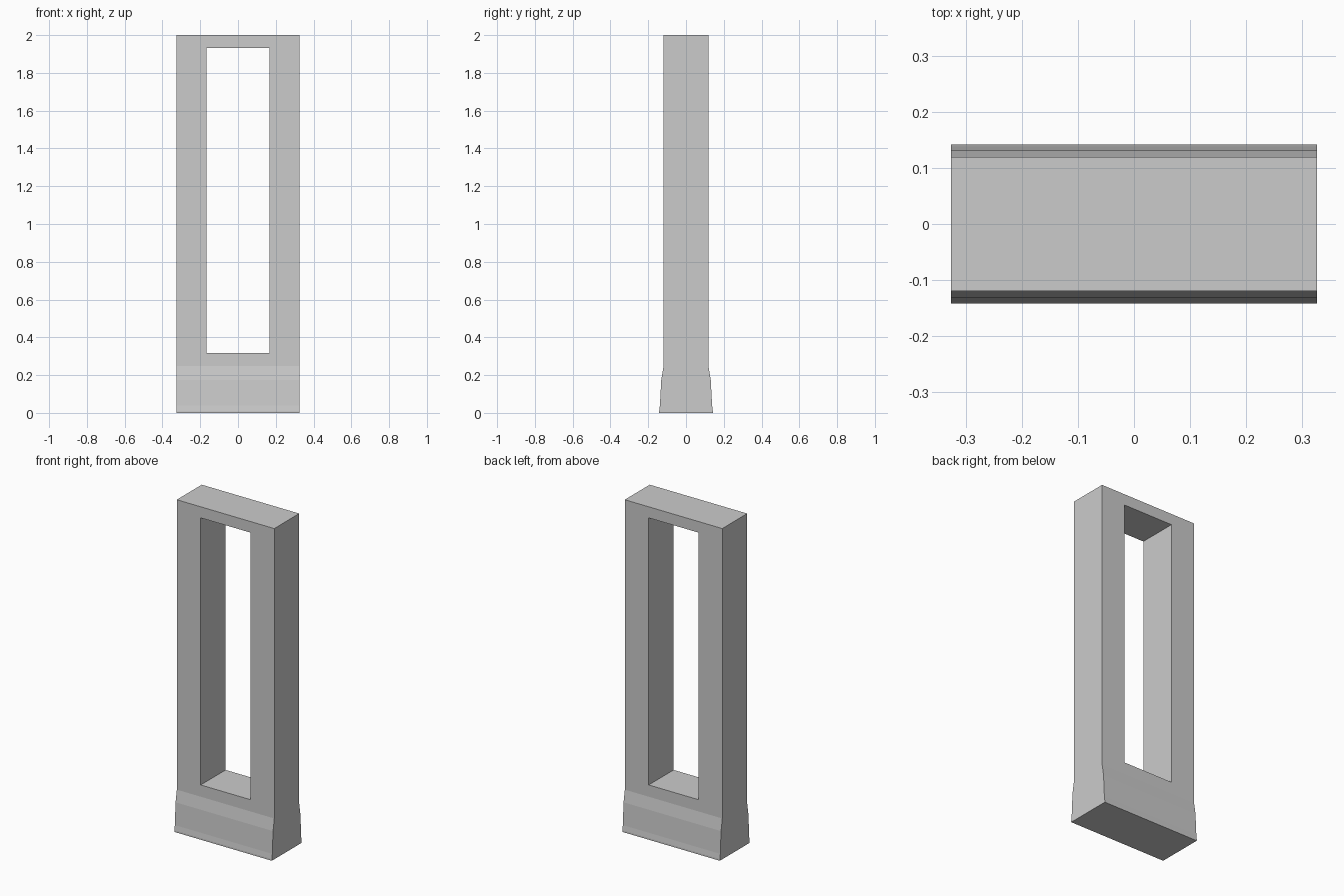
import bpy, bmesh

if "Cube" in bpy.data.objects:
    bpy.data.objects.remove(bpy.data.objects["Cube"])

HALF_W = 0.326


def add_object(name, bm):
    bmesh.ops.recalc_face_normals(bm, faces=bm.faces)
    mesh = bpy.data.meshes.new(name)
    bm.to_mesh(mesh)
    bm.free()
    obj = bpy.data.objects.new(name, mesh)
    bpy.context.collection.objects.link(obj)
    return obj


def extruded_profile(name, points, half_width):
    """Extrude a closed (y, z) outline along x."""
    bm = bmesh.new()
    face = bm.faces.new([bm.verts.new((-half_width, y, z)) for y, z in points])
    out = bmesh.ops.extrude_face_region(bm, geom=[face])
    verts = [v for v in out["geom"] if isinstance(v, bmesh.types.BMVert)]
    bmesh.ops.translate(bm, verts=verts, vec=(2 * half_width, 0, 0))
    return add_object(name, bm)


# Side profile: straight slab flaring into a skirting foot, mirrored in y
half = [(0.142, 0), (0.142, 0.01), (0.138, 0.04), (0.131, 0.175),
        (0.119, 0.247), (0.119, 2.0)]
outline = half + [(-y, z) for y, z in reversed(half)]
frame = extruded_profile("window_frame", outline, HALF_W)

# Tall window opening cut right through the slab
z0, z1 = 0.318, 1.933
opening = extruded_profile(
    "opening_cutter", [(-0.3, z0), (0.3, z0), (0.3, z1), (-0.3, z1)], 0.166)
opening.hide_render = True
opening.display_type = 'WIRE'

cut = frame.modifiers.new("opening", 'BOOLEAN')
cut.operation = 'DIFFERENCE'
cut.solver = 'EXACT'
cut.object = opening
